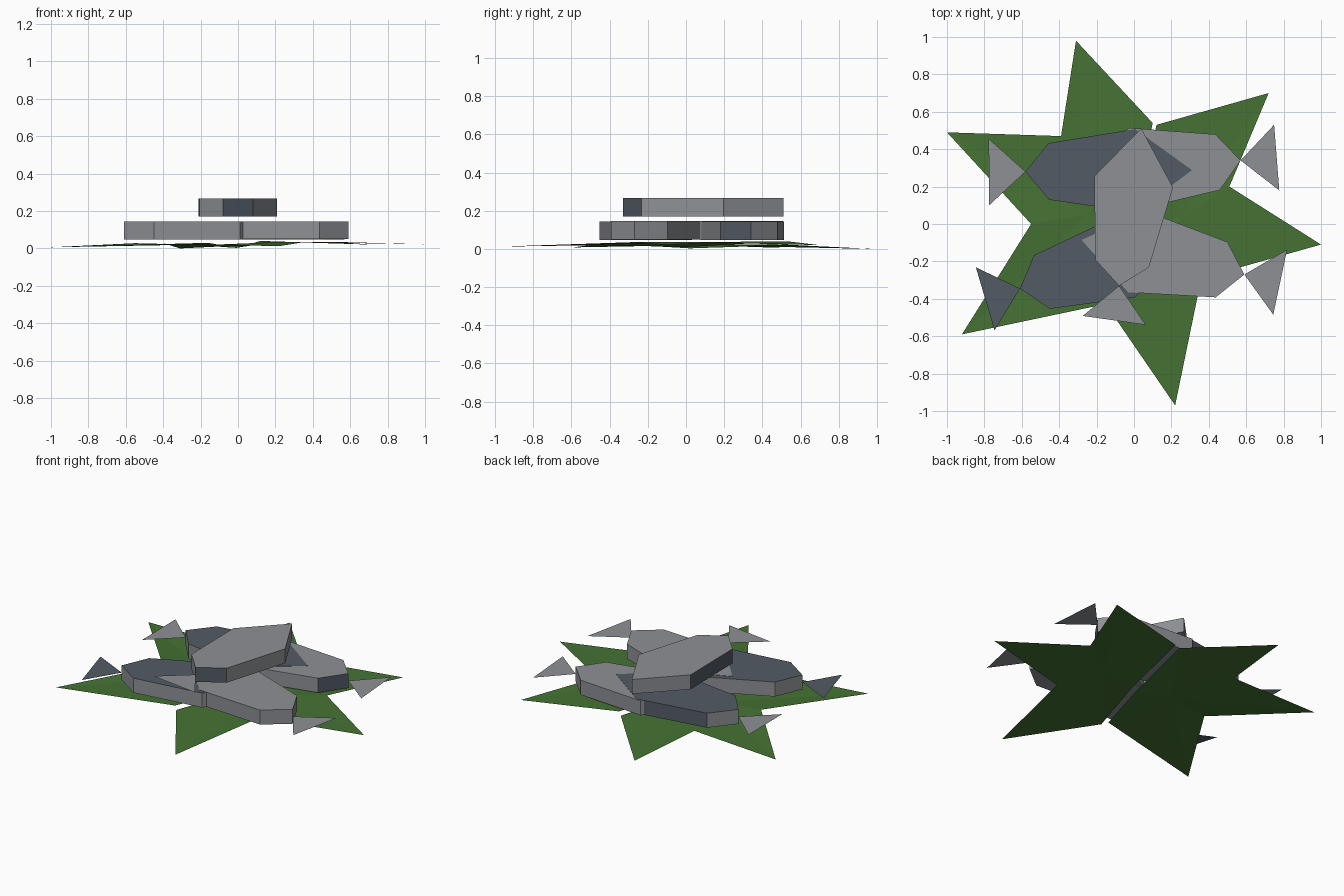
import bpy, bmesh, math
from mathutils import Matrix

cube = bpy.data.objects.get("Cube")
if cube:
    bpy.data.objects.remove(cube, do_unlink=True)


def material(name, rgb):
    m = bpy.data.materials.new(name)
    m.use_nodes = True
    m.diffuse_color = (*rgb, 1)
    m.node_tree.nodes["Principled BSDF"].inputs["Base Color"].default_value = (*rgb, 1)
    return m


GREY = material("pale grey", (0.27, 0.28, 0.30))
SLATE = material("slate", (0.085, 0.105, 0.13))
GREEN = material("leaf green", (0.06, 0.17, 0.034))


def finish(name, bm, mats):
    mesh = bpy.data.meshes.new(name)
    bm.to_mesh(mesh)
    bm.free()
    for m in mats:
        mesh.materials.append(m)
    obj = bpy.data.objects.new(name, mesh)
    bpy.context.collection.objects.link(obj)
    return obj


# Fish body outline, from tail joint to nose and back, for a unit-length fish
BODY = [(0, 0), (0.14, -0.17), (0.66, -0.25), (1, 0), (0.66, 0.25), (0.14, 0.17)]
TAIL = [(0, 0), (-0.22, 0.2), (-0.22, -0.2)]


def fish(name, joint, angle, length, base, top_slate=False, slate_sides=(), tail_slate=False):
    """Hexagonal slab with a flat triangular tail; sides are numbered along BODY."""
    height = 0.096
    place = Matrix.Translation((*joint, base)) @ Matrix.Rotation(math.radians(angle), 4, "Z")

    bm = bmesh.new()
    low = [bm.verts.new((x * length, y * length, 0)) for x, y in BODY]
    high = [bm.verts.new((x * length, y * length, height)) for x, y in BODY]
    bm.faces.new(low[::-1])
    bm.faces.new(high).material_index = int(top_slate)
    for i in range(len(BODY)):
        j = (i + 1) % len(BODY)
        side = bm.faces.new((low[i], low[j], high[j], high[i]))
        side.material_index = int(i in slate_sides)
    bm.transform(place)
    finish(name + "_body", bm, (GREY, SLATE))

    bm = bmesh.new()
    bm.faces.new([bm.verts.new((x * length, y * length, height / 2)) for x, y in TAIL])
    bm.transform(place)
    finish(name + "_tail", bm, (SLATE if tail_slate else GREY,))


# Four fish lying crosswise and one on top
fish("back_right_fish", (-0.58, 0.28), 0.5, 0.89, 0.049, top_slate=True, slate_sides=(4,))
fish("back_left_fish", (0.57, 0.34), 184.5, 0.88, 0.047, slate_sides=(5,))
fish("front_left_fish", (0.59, -0.27), 168, 0.89, 0.049)
fish("front_right_fish", (-0.61, -0.345), 16.5, 0.88, 0.047, top_slate=True, tail_slate=True)
fish("top_fish", (-0.08, -0.33), 82, 0.85, 0.17, slate_sides=(0, 4))


# Two three-pointed leaves, each a fan around a raised middle
def leaf(name, middle, outline):
    bm = bmesh.new()
    hub = bm.verts.new(middle)
    rim = [bm.verts.new(p) for p in outline]
    for i, v in enumerate(rim):
        bm.faces.new((hub, v, rim[(i + 1) % len(rim)]))
    bmesh.ops.recalc_face_normals(bm, faces=bm.faces)
    if sum(f.normal.z for f in bm.faces) < 0:
        bmesh.ops.reverse_faces(bm, faces=bm.faces)
    finish(name, bm, (GREEN,))


leaf("left_leaf", (0.25, 0.03, 0.035), [
    (0.02, 0, 0.01), (-0.13, -0.46, 0.02), (0.22, -0.97, 0.012), (0.36, -0.29, 0.035),
    (1, -0.11, 0.022), (0.51, 0.2, 0.035), (0.72, 0.7, 0.02), (0.12, 0.53, 0.04)])
leaf("right_leaf", (-0.25, 0.05, 0.02), [
    (-0.01, 0.02, 0.003), (0.1, 0.54, 0.02), (-0.31, 0.98, 0), (-0.39, 0.47, 0.025),
    (-1, 0.49, 0.006), (-0.55, 0, 0.028), (-0.92, -0.59, 0.008), (-0.16, -0.43, 0.03)])
